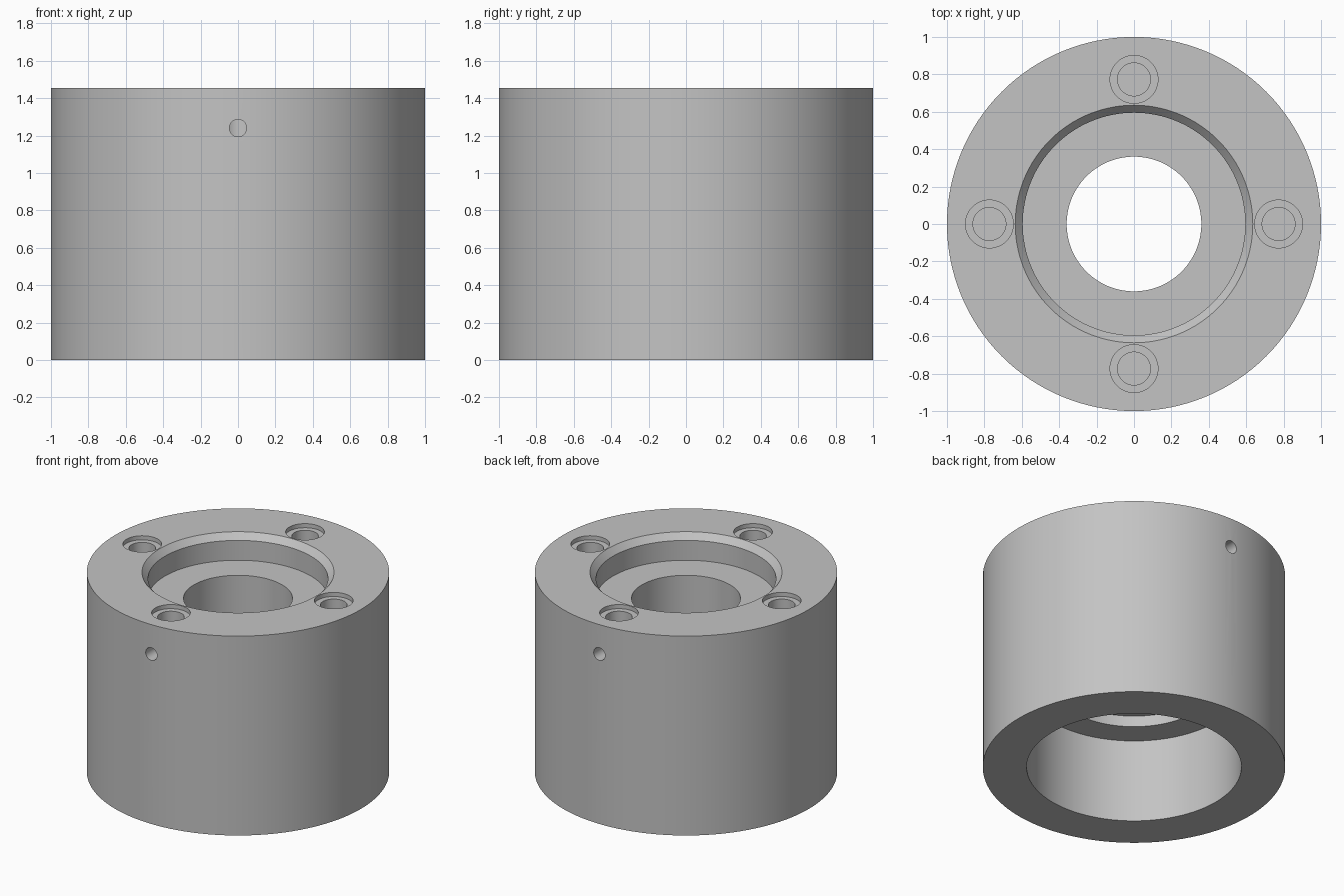
import bpy, bmesh, math
from mathutils import Matrix, Vector

cube = bpy.data.objects.get("Cube")
if cube:
    bpy.data.objects.remove(cube, do_unlink=True)

HEIGHT = 1.455

steel = bpy.data.materials.new("plain grey metal")
grey = (0.55, 0.55, 0.55, 1)
steel.diffuse_color = grey
steel.use_nodes = True
steel.node_tree.nodes["Principled BSDF"].inputs["Base Color"].default_value = grey


def revolve(name, profile, steps, matrix=Matrix()):
    """Turn a closed (radius, height) outline around the z axis."""
    bm = bmesh.new()
    verts = [bm.verts.new((r, 0, z)) for r, z in profile]
    edges = [bm.edges.new((a, b)) for a, b in zip(verts, verts[1:] + verts[:1])]
    bmesh.ops.spin(bm, geom=verts + edges, cent=(0, 0, 0), axis=(0, 0, 1),
                   angle=math.tau, steps=steps, use_merge=False)
    bmesh.ops.remove_doubles(bm, verts=bm.verts, dist=1e-5)
    # drop the seam left along the axis of solid outlines
    loose = [e for e in bm.edges if not e.link_faces]
    bmesh.ops.delete(bm, geom=loose, context='EDGES')
    bmesh.ops.recalc_face_normals(bm, faces=bm.faces)
    bm.transform(matrix)
    mesh = bpy.data.meshes.new(name)
    bm.to_mesh(mesh)
    bm.free()
    mesh.materials.append(steel)
    obj = bpy.data.objects.new(name, mesh)
    bpy.context.collection.objects.link(obj)
    return obj


def cylinder(name, radius, start, length, axis):
    """Solid round cutter running from start along axis."""
    bm = bmesh.new()
    turn = Vector(axis).to_track_quat('Z', 'Y').to_matrix().to_4x4()
    place = Matrix.Translation(start) @ turn @ Matrix.Translation((0, 0, length / 2))
    bmesh.ops.create_cone(bm, cap_ends=True, segments=48, radius1=radius,
                          radius2=radius, depth=length, matrix=place)
    mesh = bpy.data.meshes.new(name)
    bm.to_mesh(mesh)
    bm.free()
    mesh.materials.append(steel)
    obj = bpy.data.objects.new(name, mesh)
    bpy.context.collection.objects.link(obj)
    return obj


# Stepped collar: outer wall, chamfered top recess, through bore, lower bore
body = revolve("flanged_collar", [
    (1.0, 0), (1.0, HEIGHT),
    (0.635, HEIGHT), (0.595, HEIGHT - 0.045), (0.595, 1.265),
    (0.36, 1.265), (0.36, 0.69),
    (0.52, 0.69), (0.52, 0.61),
    (0.71, 0.61), (0.71, 0)], 128)

cutters = []
# Four shallow counterbores with deeper screw holes
for i in range(4):
    angle = i * math.pi / 2
    top = Vector((0.773 * math.cos(angle), 0.773 * math.sin(angle), HEIGHT + 0.05))
    cutters.append(cylinder("counterbore_cutter", 0.128, top, 0.08, (0, 0, -1)))
    cutters.append(cylinder("screw_hole_cutter", 0.088, top, 0.5, (0, 0, -1)))

# Radial pin holes at front and back, each opening into a screw hole
for side in (-1, 1):
    cutters.append(cylinder("pin_hole_cutter", 0.046, (0, side * 1.1, 1.24),
                            0.327, (0, -side, 0)))

for cutter in cutters:
    cutter.hide_render = True
    cut = body.modifiers.new(cutter.name, 'BOOLEAN')
    cut.operation = 'DIFFERENCE'
    cut.solver = 'EXACT'
    cut.object = cutter

# Bake the cuts and discard the cutters
graph = bpy.context.evaluated_depsgraph_get()
graph.update()
result = bpy.data.meshes.new_from_object(body.evaluated_get(graph))
body.modifiers.clear()
body.data = result
for cutter in cutters:
    bpy.data.objects.remove(cutter, do_unlink=True)

# Smooth round walls, crisp rims
bpy.ops.object.select_all(action='DESELECT')
body.select_set(True)
bpy.context.view_layer.objects.active = body
bpy.ops.object.shade_smooth_by_angle(angle=math.radians(30))
